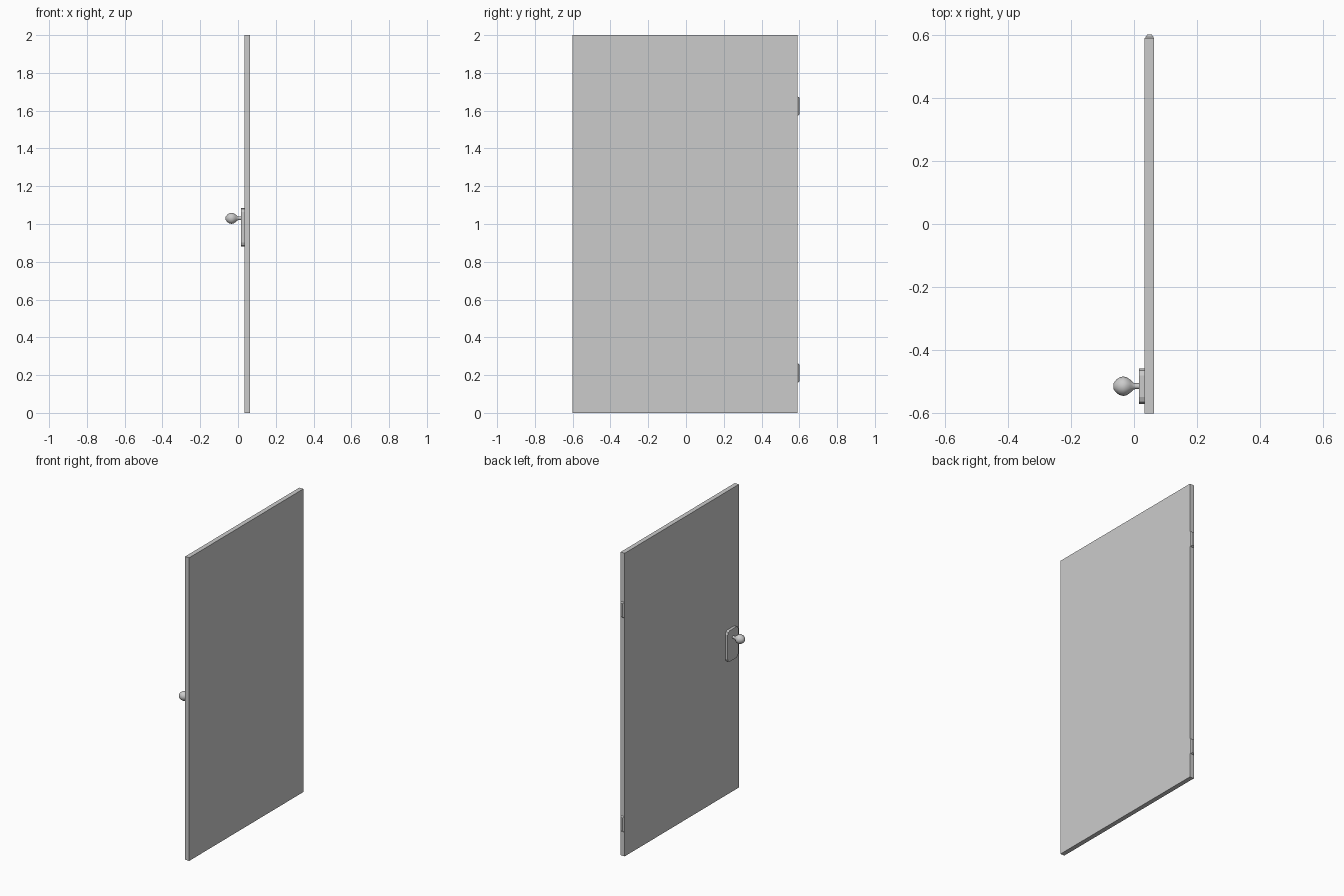
import bpy, bmesh, math

if "Cube" in bpy.data.objects:
    bpy.data.objects.remove(bpy.data.objects["Cube"])


def make(name, verts, faces):
    me = bpy.data.meshes.new(name)
    me.from_pydata(verts, [], faces)
    bm = bmesh.new()
    bm.from_mesh(me)
    bmesh.ops.remove_doubles(bm, verts=bm.verts, dist=1e-5)
    bmesh.ops.recalc_face_normals(bm, faces=bm.faces)
    bm.to_mesh(me)
    bm.free()
    ob = bpy.data.objects.new(name, me)
    bpy.context.collection.objects.link(ob)
    return ob


def loft(name, rings):
    """Skin equal-length rings and cap both ends."""
    n = len(rings[0])
    verts = [p for r in rings for p in r]
    faces = [(k * n + i, k * n + (i + 1) % n, (k + 1) * n + (i + 1) % n, (k + 1) * n + i)
             for k in range(len(rings) - 1) for i in range(n)]
    faces += [tuple(range(n)), tuple(range(len(verts) - n, len(verts)))]
    return make(name, verts, faces)


def rounded(w, h, r, segs):
    """Rectangle outline with rounded corners, centred on the origin."""
    pts = []
    for q, (sx, sy) in enumerate([(1, 1), (-1, 1), (-1, -1), (1, -1)]):
        for s in range(segs + 1):
            a = math.pi / 2 * (q + s / segs)
            pts.append((sx * (w / 2 - r) + r * math.cos(a), sy * (h / 2 - r) + r * math.sin(a)))
    return pts


# door slab
loft("door_panel", [[(x, y, z) for x, y in
                     [(0.034, -0.6), (0.064, -0.6), (0.064, 0.59), (0.034, 0.59)]]
                    for z in (0, 2)])

# hinge leaves on the edge, tapering outwards
for name, z in (("lower_hinge", 0.211), ("upper_hinge", 1.624)):
    loft(name, [[(0.049 + px, y, z + pz) for px, pz in
                 [(-w, -h), (w, -h), (w, h), (-w, h)]]
                for y, w, h in ((0.58, 0.013, 0.051), (0.592, 0.013, 0.051), (0.6, 0.007, 0.045))])

# lock plate with rounded corners
outline = rounded(0.112, 0.205, 0.022, 2)
loft("lock_plate", [[(x, -0.514 + a, 0.983 + b) for a, b in outline] for x in (0.016, 0.036)])

# turned door knob and its stem
profile = [(-0.065, 0.009), (-0.057, 0.02), (-0.046, 0.028), (-0.034, 0.031), (-0.022, 0.028),
           (-0.011, 0.02), (-0.002, 0.011), (0.004, 0.0095), (0.02, 0.0095)]
N = 10
knob = loft("door_knob", [[(x, -0.514 + r * math.cos(2 * math.pi * i / N),
                            1.03 + r * math.sin(2 * math.pi * i / N)) for i in range(N)]
                          for x, r in profile])
bpy.context.view_layer.objects.active = knob
knob.select_set(True)
bpy.ops.object.shade_smooth_by_angle(angle=math.radians(45))
